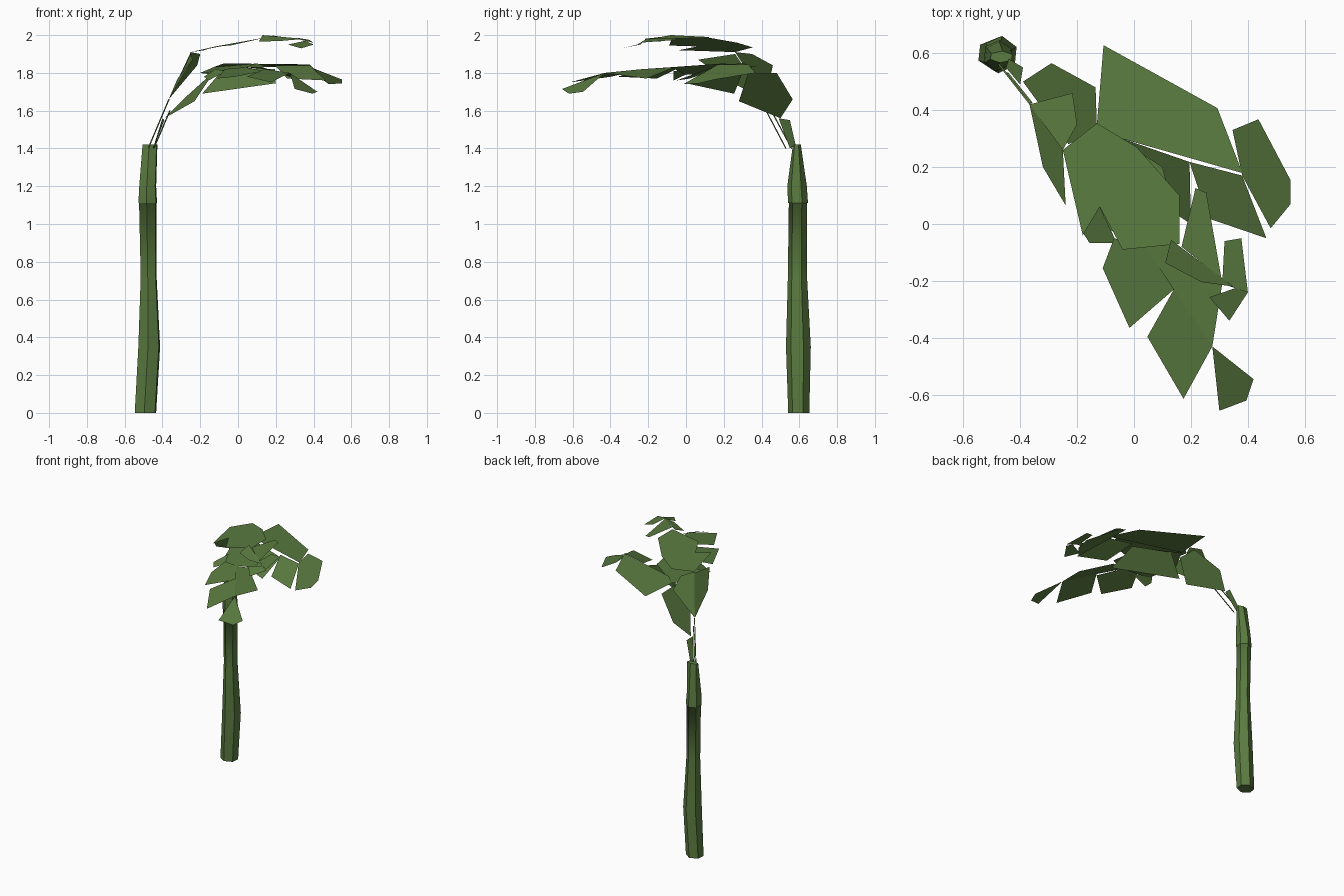
import bpy
import bmesh
from math import cos, sin, tau
from mathutils import Vector

default_cube = bpy.data.objects.get("Cube")
if default_cube:
    bpy.data.objects.remove(default_cube, do_unlink=True)

# One green for the whole plant
leaf_green = bpy.data.materials.new("leaf green")
leaf_green.use_nodes = True
colour = (0.105, 0.2, 0.052, 1)
leaf_green.diffuse_color = colour
leaf_green.node_tree.nodes["Principled BSDF"].inputs["Base Color"].default_value = colour


def finish(name, bm):
    """Turn a bmesh into a named green object."""
    mesh = bpy.data.meshes.new(name)
    bm.to_mesh(mesh)
    bm.free()
    mesh.materials.append(leaf_green)
    obj = bpy.data.objects.new(name, mesh)
    bpy.context.scene.collection.objects.link(obj)
    return obj


def blade(name, *outline):
    """A flat leaf blade given by its few corner points, facing up."""
    bm = bmesh.new()
    face = bm.faces.new([bm.verts.new(corner) for corner in outline])
    face.normal_update()
    if face.normal.z < 0:
        face.normal_flip()
    return finish(name, bm)


def stalk(name, start, end, radius=.004):
    """A thin three-sided stem between two points."""
    start, end = Vector(start), Vector(end)
    turn = (end - start).to_track_quat("Z", "Y")
    bm = bmesh.new()
    rings = []
    for centre in (start, end):
        ring = []
        for i in range(3):
            around = Vector((cos(tau * i / 3), sin(tau * i / 3), 0))
            ring.append(bm.verts.new(centre + turn @ (around * radius)))
        rings.append(ring)
    low, high = rings
    for i in range(3):
        j = (i + 1) % 3
        bm.faces.new((low[i], low[j], high[j], high[i]))
    return finish(name, bm)


def trunk(name, sections, sides=6):
    """Loft six-sided sections; columns blend upward but stay faceted around."""
    bm = bmesh.new()
    rings = []
    for x, y, z, rx, ry in sections:
        ring = []
        for i in range(sides):
            angle = tau * (i + .4) / sides
            ring.append(bm.verts.new((x + rx * cos(angle), y + ry * sin(angle), z)))
        rings.append(ring)
    for low, high in zip(rings, rings[1:]):
        for i in range(sides):
            j = (i + 1) % sides
            side = bm.faces.new((low[i], low[j], high[j], high[i]))
            side.smooth = True
            for edge in (bm.edges.get((low[i], high[i])), bm.edges.get((low[j], high[j]))):
                edge.smooth = False
    # Closed ends and the outer rim of the sheath are crisp
    bm.faces.new(reversed(rings[0]))
    bm.faces.new(rings[-1])
    for ring in (rings[0], rings[4], rings[-1]):
        for i in range(sides):
            bm.edges.get((ring[i], ring[(i + 1) % sides])).smooth = False
    return finish(name, bm)


# Trunk with an overhanging sheath that flattens at the top
trunk("trunk", [
    (-.49, .597, 0, .062, .056),
    (-.47, .595, .35, .063, .066),
    (-.473, .59, .72, .046, .051),
    (-.478, .593, 1.11, .05, .049),
    (-.478, .593, 1.112, .054, .053),
    (-.478, .588, 1.2, .049, .052),
    (-.466, .587, 1.42, .043, .021),
])

# Stems joining the fronds to the sheath
stalk("upper_stem", (-.475, .56, 1.4), (-.365, .42, 1.66))
stalk("lower_stem", (-.445, .53, 1.4), (-.36, .425, 1.6))
blade("stem_bract", (-.45, .55, 1.4), (-.44, .58, 1.42), (-.39, .55, 1.55), (-.4, .49, 1.56))

# Upper frond
blade("upper_base_blade", (-.367, .42, 1.66), (-.216, .46, 1.84), (-.2, .35, 1.9), (-.25, .26, 1.91))
blade("upper_base_side", (-.367, .42, 1.66), (-.25, .26, 1.9), (-.24, .065, 1.87), (-.32, .2, 1.77))
blade("upper_main_blade", (-.13, .354, 1.935), (-.25, .26, 1.91), (-.18, -.04, 1.92),
      (-.12, .06, 1.94), (-.04, -.09, 1.945), (.16, -.07, 1.99), (.16, .1, 1.99), (.01, .27, 1.96))
blade("upper_left_blade", (.216, .126, 1.99), (.254, .11, 1.985), (.307, -.19, 1.98), (.167, -.08, 2))
blade("upper_right_blade", (.13, -.056, 2), (.35, -.22, 1.98), (.237, -.204, 1.97), (.11, -.137, 1.965))
blade("upper_outer_blade", (.318, -.06, 1.985), (.377, -.05, 1.975), (.4, -.24, 1.96), (.31, -.21, 1.98))
blade("upper_tip_blade", (.265, -.257, 1.95), (.356, -.225, 1.97), (.4, -.24, 1.95), (.335, -.34, 1.93))

# Lower frond, back half
blade("lower_base_blade", (-.39, .5, 1.56), (-.29, .565, 1.66), (-.135, .48, 1.8),
      (-.13, .33, 1.8), (-.23, .28, 1.65))
blade("back_large_blade", (-.107, .628, 1.83), (.293, .407, 1.83), (.381, .179, 1.845),
      (-.075, .309, 1.85), (-.13, .354, 1.83))
blade("back_outer_blade", (.437, .368, 1.8), (.55, .154, 1.765), (.55, .07, 1.745),
      (.48, -.015, 1.74), (.38, .17, 1.845), (.346, .33, 1.845))
blade("back_lower_blade", (.195, .218, 1.84), (.38, .17, 1.84), (.465, -.05, 1.76), (.26, .02, 1.77))
blade("hanging_blade", (-.19, .255, 1.69), (-.07, .31, 1.83), (.195, .218, 1.82), (.2, 0, 1.745))

# Lower frond, front half
blade("lower_main_blade", (-.13, .35, 1.83), (-.2, .2, 1.8), (-.13, 0, 1.79),
      (.04, -.08, 1.83), (.16, -.03, 1.83), (.1, .2, 1.85))
blade("side_small_blade", (-.12, .06, 1.82), (-.18, -.03, 1.78), (-.156, -.067, 1.76), (-.06, -.067, 1.81))
blade("front_side_blade", (-.07, -.05, 1.82), (-.11, -.155, 1.77), (-.016, -.365, 1.78),
      (.14, -.23, 1.81), (.04, -.08, 1.83))
blade("front_main_blade", (.04, -.08, 1.83), (.13, -.06, 1.83), (.31, -.21, 1.77),
      (.275, -.43, 1.8), (.14, -.23, 1.82))
blade("front_long_blade", (.14, -.23, 1.82), (.047, -.396, 1.78), (.174, -.614, 1.75), (.275, -.43, 1.8))
blade("front_tip_blade", (.275, -.43, 1.8), (.42, -.545, 1.7), (.395, -.62, 1.69), (.3, -.656, 1.715))
